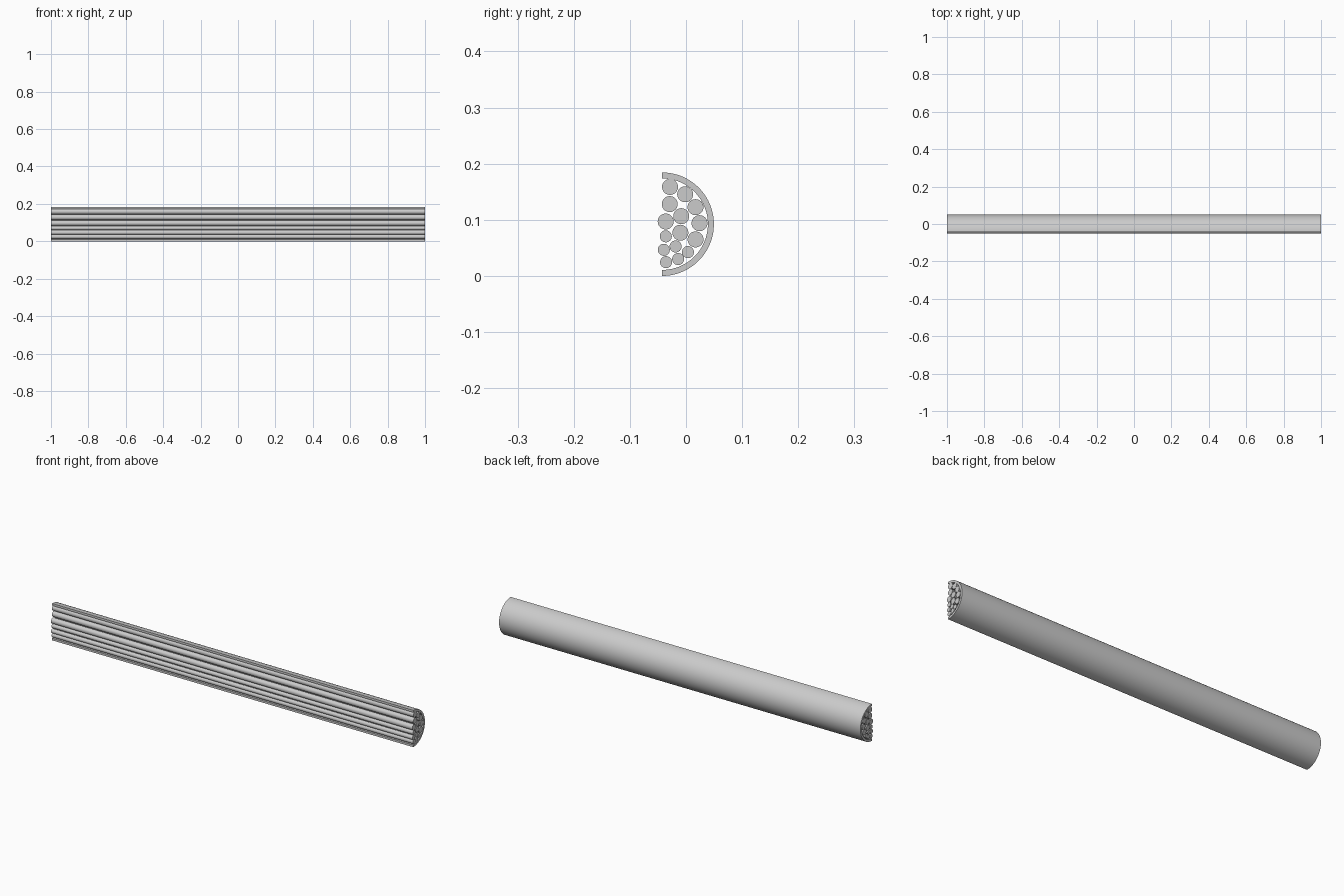
import bpy, bmesh
from math import pi, cos, sin

if "Cube" in bpy.data.objects:
    bpy.data.objects.remove(bpy.data.objects["Cube"])

X0, X1 = -1.0, 1.0


def extrude_profile(name, profile):
    """Closed (y, z) outline, counter-clockwise, extruded along x with end caps."""
    bm = bmesh.new()
    face = bm.faces.new([bm.verts.new((X0, y, z)) for y, z in profile])
    ext = bmesh.ops.extrude_face_region(bm, geom=[face], use_keep_orig=True)
    moved = [g for g in ext["geom"] if isinstance(g, bmesh.types.BMVert)]
    bmesh.ops.translate(bm, verts=moved, vec=(X1 - X0, 0, 0))
    bmesh.ops.recalc_face_normals(bm, faces=bm.faces[:])
    mesh = bpy.data.meshes.new(name)
    bm.to_mesh(mesh)
    bm.free()
    obj = bpy.data.objects.new(name, mesh)
    bpy.context.collection.objects.link(obj)
    bpy.ops.object.select_all(action='DESELECT')
    obj.select_set(True)
    bpy.context.view_layer.objects.active = obj
    bpy.ops.object.shade_smooth_by_angle(angle=pi / 6)
    return obj


def arc(cy, cz, r, a0, a1, n):
    return [(cy + r * cos(a0 + (a1 - a0) * i / n),
             cz + r * sin(a0 + (a1 - a0) * i / n)) for i in range(n + 1)]


# Half-round outer sleeve, open towards the front
CY, CZ, R, T = -0.0425, 0.0922, 0.0922, 0.0107
sleeve = (arc(CY, CZ, R, -pi / 2, pi / 2, 40)
          + arc(CY, CZ, R - T, pi / 2, -pi / 2, 40))
extrude_profile("outer_sleeve", sleeve)

# Bundled cables: thick ones above, thin ones below
thick = [(-0.0285, 0.1585), (-0.0015, 0.1455), (-0.029, 0.128), (0.017, 0.1225),
         (-0.0085, 0.1065), (-0.0362, 0.097), (0.024, 0.094), (-0.010, 0.077),
         (0.017, 0.065)]
thin = [(-0.036, 0.0705), (-0.0185, 0.0525), (-0.0395, 0.0465), (0.0035, 0.0425),
        (-0.014, 0.030), (-0.0355, 0.0245)]

for kind, centres, r in (("thick", thick, 0.0142), ("thin", thin, 0.0107)):
    for i, (y, z) in enumerate(centres):
        extrude_profile(f"{kind}_cable_{i + 1}", arc(y, z, r, 0, 2 * pi, 32)[:-1])
